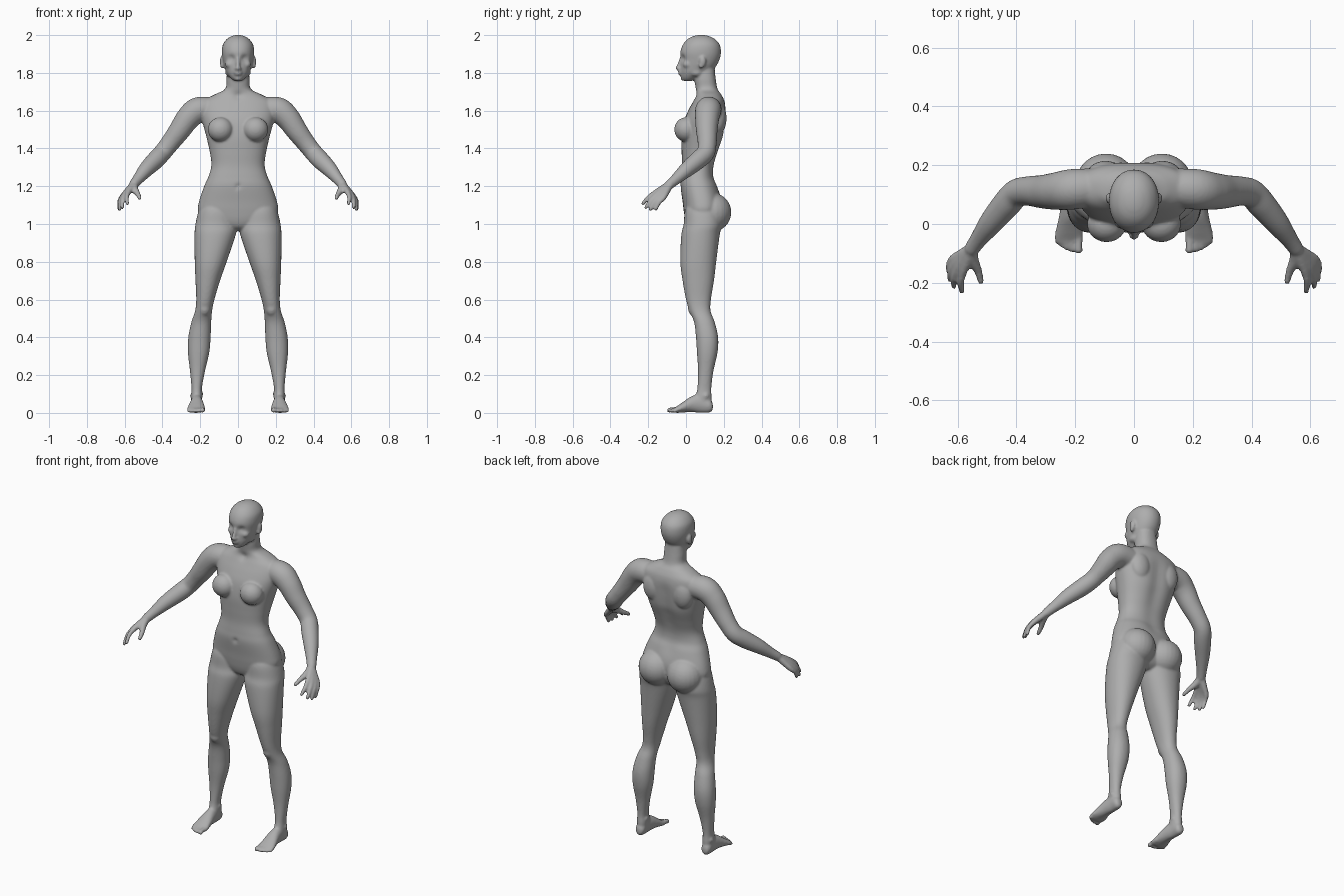
import bpy
import bmesh
import math
from mathutils import Matrix, Vector

cube = bpy.data.objects.get("Cube")
if cube:
    bpy.data.objects.remove(cube)

bm = bmesh.new()


def spline(rows, steps):
    """Resample rows of numbers along a smooth curve through them."""
    rows = [rows[0]] + list(rows) + [rows[-1]]
    result = []
    for a, b, c, d in zip(rows, rows[1:], rows[2:], rows[3:]):
        for step in range(steps):
            t = step / steps
            result.append([
                q + t / 2 * (r - p + t * (2 * p - 5 * q + 4 * r - s + t * (3 * (q - r) + s - p)))
                for p, q, r, s in zip(a, b, c, d)])
    result.append(list(rows[-1]))
    return result


def bridge(rings):
    """Skin a row of point rings and cap both ends."""
    rings = [[bm.verts.new(point) for point in ring] for ring in rings]
    count = len(rings[0])
    for low, high in zip(rings, rings[1:]):
        for i in range(count):
            j = (i + 1) % count
            bm.faces.new((low[i], low[j], high[j], high[i]))
    bm.faces.new(rings[0][::-1])
    bm.faces.new(rings[-1])


def loft(rows, sides=48, steps=6, power=2.0, lengthwise=False):
    """Rows: level, then the two bounds on x and the two on the other axis."""
    rings = []
    for level, left, right, near, far in spline(rows, steps):
        ring = []
        for i in range(sides):
            angle = math.tau * i / sides
            c, s = math.cos(angle), math.sin(angle)
            u = math.copysign(abs(c) ** (2 / power), c)
            v = math.copysign(abs(s) ** (2 / power), s)
            x = (left + right) / 2 + u * (right - left) / 2
            w = (near + far) / 2 + v * (far - near) / 2
            ring.append((x, level, w) if lengthwise else (x, w, level))
        rings.append(ring)
    bridge(rings)


def ball(center, size):
    matrix = Matrix.Translation(center) @ Matrix.Diagonal((*size, 1))
    bmesh.ops.create_uvsphere(bm, u_segments=24, v_segments=16, radius=1, matrix=matrix)


def tube(rows, sides=20, steps=6):
    """Rows: x, y, z, radius; both ends are rounded."""
    path = spline(rows, steps)
    rings = []
    for i, (*center, radius) in enumerate(path):
        ahead = Vector(path[min(i + 1, len(path) - 1)][:3])
        behind = Vector(path[max(i - 1, 0)][:3])
        along = (ahead - behind).normalized()
        u = Vector((1, 1, 1)).cross(along).normalized()
        v = along.cross(u)
        rings.append([Vector(center) + radius * (u * math.cos(a) + v * math.sin(a))
                      for a in (math.tau * k / sides for k in range(sides))])
    bridge(rings)
    for *center, radius in (rows[0], rows[-1]):
        ball(center, (radius, radius, radius))


def push(center, reach, offset):
    """Move nearby points with a soft falloff."""
    center, offset = Vector(center), Vector(offset)
    for vert in bm.verts:
        distance = (vert.co - center).length / reach
        if distance < 3:
            vert.co += offset * math.exp(-distance * distance)


# Leg
loft([
    (1.14, .06, .17, .04, .15),
    (1.08, .02, .205, -.003, .18),
    (1.0, .008, .225, -.012, .19),
    (.94, .013, .23, -.025, .178),
    (.8, .06, .229, -.03, .16),
    (.7, .095, .225, -.018, .148),
    (.6, .125, .221, .0, .132),
    (.54, .137, .227, .018, .13),
    (.48, .142, .247, .043, .152),
    (.4, .145, .263, .053, .17),
    (.32, .152, .265, .058, .167),
    (.22, .175, .254, .064, .145),
    (.13, .191, .246, .06, .134),
    (.08, .189, .248, .05, .136),
    (.03, .195, .245, .05, .135)], power=2.15)

# Kneecap and ankle bones
ball((.178, .045, .555), (.034, .035, .045))
ball((.196, .1, .1), (.012, .016, .016))
ball((.244, .105, .09), (.01, .015, .015))

# Foot
loft([
    (.142, .205, .235, .015, .05),
    (.125, .193, .247, .002, .075),
    (.08, .19, .248, .0, .1),
    (.03, .183, .254, .004, .088),
    (-.02, .175, .266, .002, .055),
    (-.05, .172, .271, .0, .034),
    (-.066, .176, .266, .003, .024)], lengthwise=True)

# Toes
for x, tip, radius in ((.188, -.088, .014), (.211, -.088, .01), (.23, -.081, .01),
                       (.246, -.071, .009), (.26, -.06, .009)):
    tube([(x, -.03, .02, radius), (x, tip + .02, .019, radius * .85), (x, tip, radius, radius)])

# Buttock and breast
ball((.095, .138, 1.062), (.104, .102, .103))
ball((.093, .0, 1.5), (.067, .062, .065))

# Shoulder blade
ball((.095, .17, 1.56), (.065, .045, .085))

# Arm
tube([
    (.13, .125, 1.605, .064),
    (.21, .118, 1.603, .069),
    (.262, .112, 1.563, .064),
    (.31, .11, 1.495, .057),
    (.36, .112, 1.428, .05),
    (.4, .104, 1.378, .048),
    (.435, .066, 1.34, .048),
    (.485, .006, 1.29, .041),
    (.527, -.05, 1.24, .03),
    (.55, -.083, 1.212, .026)], sides=32)

# Fingers, each running on from the wrist through the palm
wrist = Vector((.55, -.083, 1.212))
knuckles = ((.58, -.16, 1.168), (.598, -.152, 1.157), (.61, -.138, 1.146), (.617, -.12, 1.138))
tips = ((.586, -.228, 1.108), (.613, -.212, 1.088), (.626, -.188, 1.079), (.629, -.159, 1.08))
for knuckle, tip in zip(knuckles, tips):
    knuckle, tip = Vector(knuckle), Vector(tip)
    palm = wrist.lerp(knuckle, .5)
    middle = knuckle.lerp(tip, .5) + Vector((.006, -.004, .004))
    tube([(*wrist, .02), (*palm, .018), (*knuckle, .0145), (*middle, .0115), (*tip, .01)])

# Thumb
tube([(*wrist, .02), (.548, -.12, 1.185, .02), (.53, -.16, 1.158, .014), (.521, -.195, 1.138, .011)])

# Ear
ball((.084, .088, 1.86), (.013, .018, .03))
ball((.084, .08, 1.84), (.01, .012, .018))

# Nostril, cheek and jaw corner
ball((.011, -.036, 1.822), (.009, .01, .008))
ball((.042, .008, 1.845), (.026, .025, .022))
ball((.045, .055, 1.802), (.022, .035, .022))

# Everything so far is on one side; copy it to the other
copy = bmesh.ops.duplicate(bm, geom=bm.verts[:] + bm.edges[:] + bm.faces[:])
for item in copy["geom"]:
    if isinstance(item, bmesh.types.BMVert):
        item.co.x *= -1

# Torso and neck
torso = [
    (.965, .04, .04, .13),
    (.985, .12, .012, .16),
    (1.02, .185, -.003, .18),
    (1.07, .212, -.012, .19),
    (1.12, .206, -.018, .19),
    (1.2, .179, -.029, .168),
    (1.25, .157, -.026, .148),
    (1.31, .141, -.021, .15),
    (1.38, .149, -.023, .172),
    (1.46, .167, -.024, .2),
    (1.54, .188, -.012, .21),
    (1.6, .198, .012, .212),
    (1.65, .185, .038, .204),
    (1.685, .125, .054, .187),
    (1.715, .068, .052, .167),
    (1.77, .061, .045, .157),
    (1.84, .055, .05, .15)]
loft([(z, -half, half, near, far) for z, half, near, far in torso], sides=72, power=2.3)

# Head
head = [
    (1.757, .02, -.01, .03),
    (1.772, .038, -.024, .065),
    (1.8, .06, -.029, .12),
    (1.83, .071, -.029, .155),
    (1.87, .08, -.028, .177),
    (1.91, .085, -.03, .185),
    (1.95, .08, -.016, .178),
    (1.98, .058, .01, .152),
    (1.996, .03, .043, .118),
    (2.001, .008, .07, .09)]
loft([(z, -half, half, near, far) for z, half, near, far in head], sides=72, steps=8, power=2.1)

# Nose, lips and chin
tube([(0, -.022, 1.885, .01), (0, -.034, 1.85, .01), (0, -.043, 1.826, .012)])
for z, width in ((1.804, .024), (1.792, .02)):
    ball((0, -.028, z), (width, .014, .006))
ball((0, -.014, 1.77), (.02, .014, .012))

# Eye sockets, then eyeballs
for side in (-1, 1):
    push((side * .033, -.018, 1.877), .017, (0, .016, 0))
    ball((side * .033, .008, 1.877), (.018, .017, .012))

# Spine groove, throat hollow and navel
for z in (1.22, 1.29, 1.36, 1.43, 1.5, 1.57):
    push((0, .19, z), .045, (0, -.01, 0))
push((0, .05, 1.675), .02, (0, .01, 0))
push((0, -.028, 1.2), .012, (0, .01, 0))

# Body: all parts fused into one smooth skin
bmesh.ops.recalc_face_normals(bm, faces=bm.faces[:])
mesh = bpy.data.meshes.new("body")
bm.to_mesh(mesh)
bm.free()
body = bpy.data.objects.new("body", mesh)
bpy.context.scene.collection.objects.link(body)

grey = bpy.data.materials.new("plain grey")
grey.use_nodes = True
grey.diffuse_color = (.42, .42, .42, 1)
grey.node_tree.nodes["Principled BSDF"].inputs["Base Color"].default_value = grey.diffuse_color
mesh.materials.append(grey)
mesh.shade_smooth()

fuse = body.modifiers.new("fuse", "REMESH")
fuse.mode = "VOXEL"
fuse.voxel_size = .0065
fuse.use_smooth_shade = True
soften = body.modifiers.new("soften", "SMOOTH")
soften.factor = .5
soften.iterations = 5
